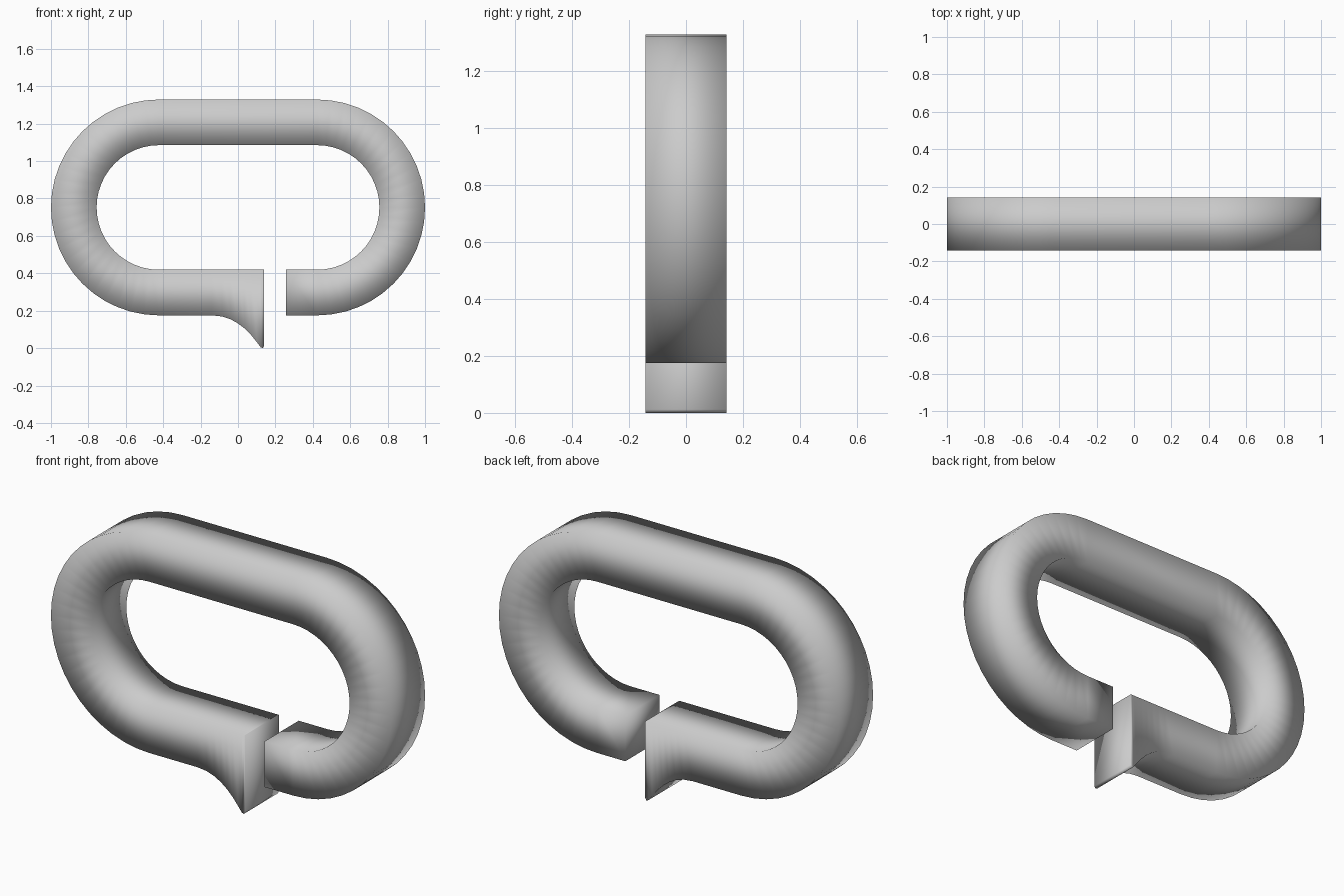
import bpy, bmesh, math

if "Cube" in bpy.data.objects:
    bpy.data.objects.remove(bpy.data.objects["Cube"])

# Proportions of the link
CX, CZ = 0.423, 0.752        # arc centres at x = +-CX
RO, RI = 0.577, 0.333        # outer and inner arc radii
HALF = 0.1425                # half thickness in y
SEG = 24                     # segments per half turn
TOP_IN = CZ - RI             # inner height of the lower bar

# Flared tip: (x, z) along the underside, from the end of the bar back to the straight part
flare = [(0.14, 0.012), (0.134, 0.0), (0.122, 0.004), (0.10, 0.033), (0.07, 0.07),
         (0.035, 0.105), (0.0, 0.132), (-0.04, 0.154), (-0.085, 0.169), (-0.14, 0.175)]
stations = [((x, z), (x, TOP_IN)) for x, z in flare]


# Half-round ends: left one climbs, right one descends
def arc(cx, start):
    for i in range(SEG + 1):
        a = start - math.pi * i / SEG
        c, s = math.cos(a), math.sin(a)
        yield (cx + RO * c, CZ + RO * s), (cx + RI * c, CZ + RI * s)


stations += list(arc(-CX, -math.pi / 2))
stations += list(arc(CX, math.pi / 2))
stations.append(((0.257, CZ - RO), (0.257, TOP_IN)))   # plain end of the gap

# Sweep the rectangular section through all stations
bm = bmesh.new()
rings = []
for (ox, oz), (ix, iz) in stations:
    rings.append([bm.verts.new(p) for p in ((ox, -HALF, oz), (ix, -HALF, iz),
                                            (ix, HALF, iz), (ox, HALF, oz))])
for a, b in zip(rings, rings[1:]):
    for k in range(4):
        n = (k + 1) % 4
        bm.faces.new((a[k], a[n], b[n], b[k]))
bm.faces.new(rings[0])
bm.faces.new(rings[-1])
bmesh.ops.recalc_face_normals(bm, faces=bm.faces)

# The soft look comes from shading smoothly across the square section
for f in bm.faces:
    f.smooth = True
mesh = bpy.data.meshes.new("open_link")
bm.to_mesh(mesh)
bm.free()
link = bpy.data.objects.new("open_link", mesh)
bpy.context.collection.objects.link(link)
